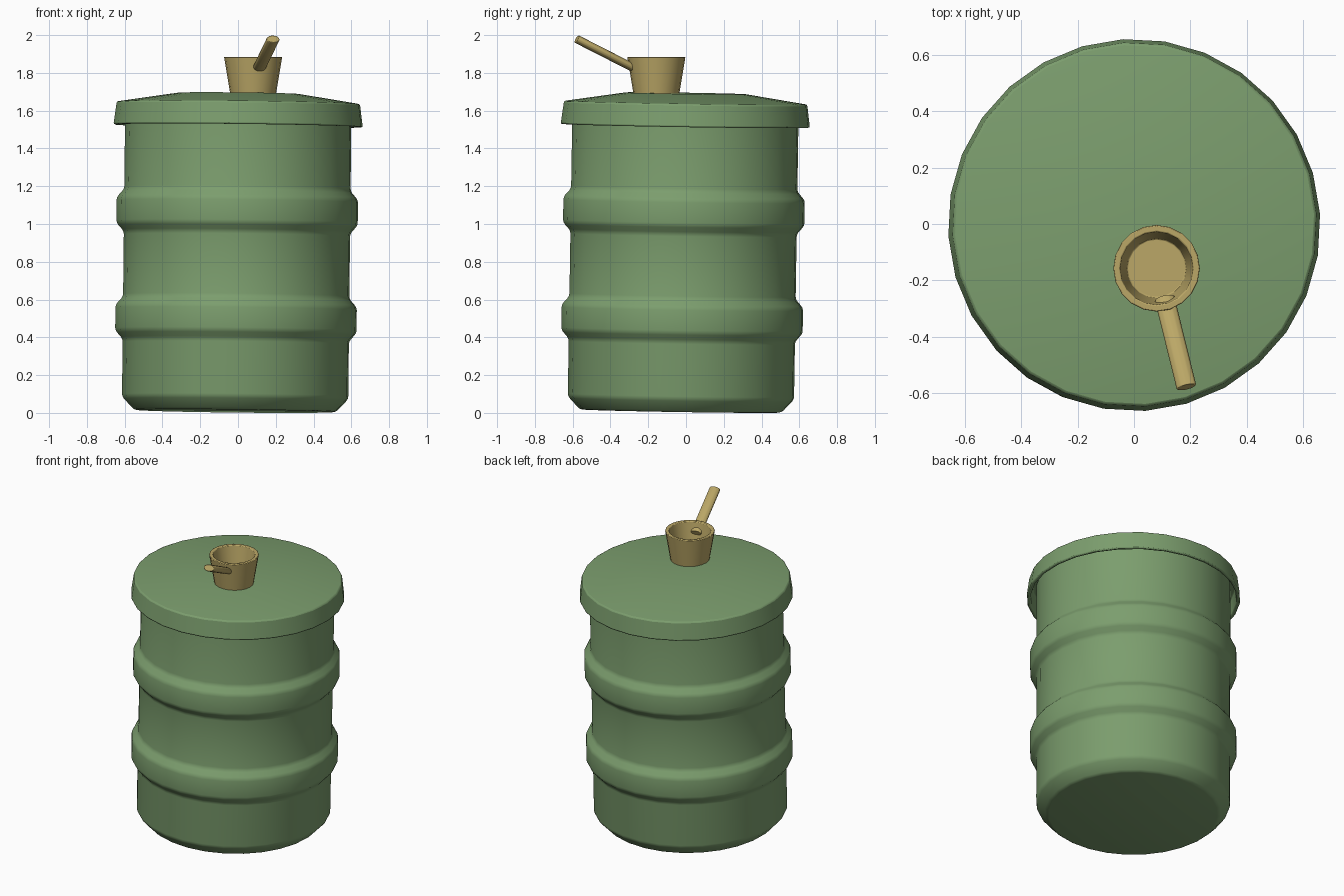
import bpy, bmesh, math
from mathutils import Vector

cube = bpy.data.objects.get("Cube")
if cube:
    bpy.data.objects.remove(cube, do_unlink=True)


def make_material(name, color):
    mat = bpy.data.materials.new(name)
    mat.use_nodes = True
    mat.diffuse_color = color
    mat.node_tree.nodes["Principled BSDF"].inputs["Base Color"].default_value = color
    return mat


green = make_material("drum green", (0.20, 0.34, 0.155, 1))
tan = make_material("ladle tan", (0.50, 0.39, 0.135, 1))


def finish(obj, mat, bevel, angle):
    """Colour, soften the hard corners and smooth the round sides."""
    obj.data.materials.append(mat)
    bpy.ops.object.select_all(action="DESELECT")
    obj.select_set(True)
    bpy.context.view_layer.objects.active = obj
    bpy.ops.object.shade_smooth_by_angle(angle=math.radians(angle))
    if bevel:
        mod = obj.modifiers.new("soft corners", "BEVEL")
        mod.width = bevel
        mod.segments = 2
        mod.limit_method = "ANGLE"
        mod.angle_limit = math.radians(28)


def lathe(name, profile, sides, mat, bevel, turn=0.0, angle=40):
    """Revolve a (radius, height) profile and cap both ends."""
    bm = bmesh.new()
    rings = []
    for r, z in profile:
        rings.append([bm.verts.new((r * math.cos(turn + math.tau * i / sides),
                                    r * math.sin(turn + math.tau * i / sides), z))
                      for i in range(sides)])
    for low, high in zip(rings, rings[1:]):
        for i in range(sides):
            j = (i + 1) % sides
            bm.faces.new((low[i], low[j], high[j], high[i]))
    bm.faces.new(rings[0])
    bm.faces.new(rings[-1])
    bmesh.ops.recalc_face_normals(bm, faces=bm.faces)
    mesh = bpy.data.meshes.new(name)
    bm.to_mesh(mesh)
    bm.free()
    obj = bpy.data.objects.new(name, mesh)
    bpy.context.collection.objects.link(obj)
    finish(obj, mat, bevel, angle)
    return obj


SIDES = 28
TURN = math.radians(3.4)

# Drum body: chamfered foot and two raised hoops
body_profile = [(0.535, 0), (0.60, 0.07)]
for z in (0.375, 0.945):
    body_profile += [(0.60, z), (0.64, z + 0.045), (0.64, z + 0.18), (0.60, z + 0.225)]
body_profile.append((0.60, 1.60))
body = lathe("drum_body", body_profile, SIDES, green, 0.014, TURN, 60)

# Lid: hollow skirt with a shallow cone and flat centre
lid = lathe("drum_lid", [(0.59, 1.60), (0.625, 1.60), (0.637, 1.51), (0.661, 1.51),
                         (0.645, 1.632), (0.32, 1.682)], SIDES, green, 0.008, TURN)

# The drum leans slightly
for part in (body, lid):
    part.location = (-0.016, -0.028, 0.010)
    part.rotation_euler = (-0.016, 0.011, 0)

# Ladle cup: tapered, open, with an inner floor
cup = lathe("ladle_cup", [(0.118, 1.67), (0.154, 1.885), (0.130, 1.885), (0.105, 1.73)],
            20, tan, 0.004)
cup.location = (0.08, -0.157, 0)

# Ladle handle: flattened rod piercing the cup wall
inner = Vector((0.108, -0.262, 1.818))
outer = Vector((0.186, -0.578, 1.979))
axis = outer - inner
handle = lathe("ladle_handle", [(0.036, 0), (0.036, axis.length)], 12, tan, 0.004)
handle.location = inner
handle.rotation_mode = "QUATERNION"
handle.rotation_quaternion = axis.to_track_quat("Z", "Y")
handle.scale = (1, 0.62, 1)
